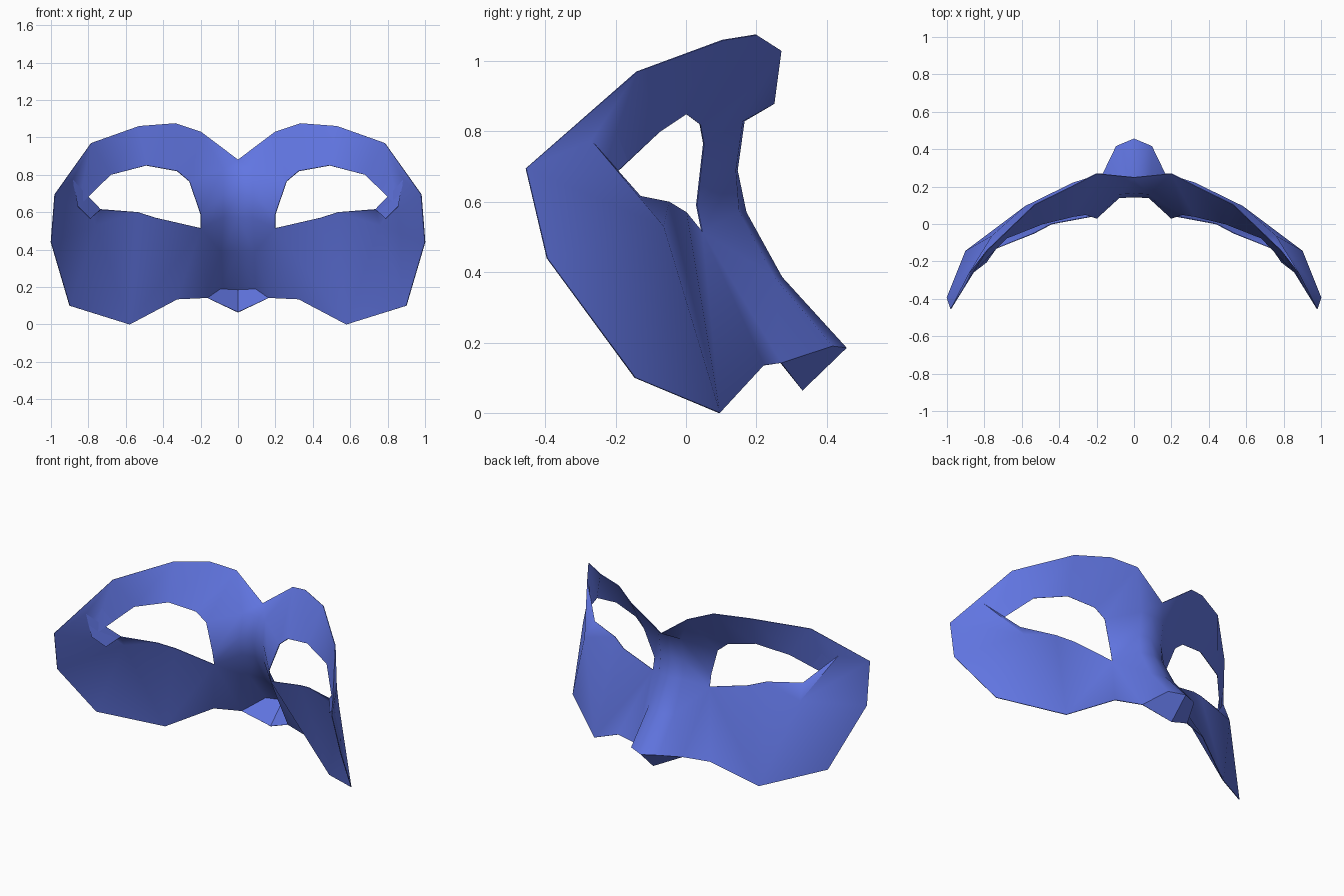
import bpy
import bmesh
from math import radians
from mathutils import Vector

default_cube = bpy.data.objects.get("Cube")
if default_cube:
    bpy.data.objects.remove(default_cube, do_unlink=True)

# One flat colour for the whole shell
mask_blue = bpy.data.materials.new("mask_blue")
mask_blue.use_nodes = True
colour = (0.12, 0.18, 0.76, 1)
mask_blue.diffuse_color = colour
mask_blue.node_tree.nodes["Principled BSDF"].inputs["Base Color"].default_value = colour

# Landmarks shared by several parts (left half, the rest is mirrored)
brow_centre = (0, .25, .88)
brow_peak = (.2, .27, 1.03)
temple_top = (.785, -.14, .97)
temple_back = (.98, -.455, .695)
temple_notch = (.885, -.27, .775)
fold_corner = (.855, -.255, .63)
fold_tail = (.79, -.205, .565)
eye_top_inner = (.26, .05, .765)
eye_side_inner = (.2, .03, .59)
eye_low_inner = (.2, .045, .515)
eye_low_middle = (.535, -.05, .6)
eye_low_outer = (.735, -.13, .615)
cheek_bone = (.76, -.065, .53)
cheek_low = (.58, .095, 0)
nostril_edge = (.165, .27, .142)
nose_base = (0, .33, .065)

# Profiles running along the nose
nose_centre = [brow_centre, (0, .165, .83), (0, .145, .69), (0, .17, .57),
               (0, .272, .385), (0, .455, .185)]
nose_ridge = [brow_peak, (.08, .16, .83), (.08, .14, .69), (.08, .15, .57),
              (.09, .25, .385), (.095, .415, .19)]
nose_foot = [eye_top_inner, eye_top_inner, eye_side_inner, eye_low_inner,
             eye_low_inner, nostril_edge]

# Profiles running from the nose out to the temple
brow_rim = [brow_peak, (.335, .2, 1.075), (.53, .105, 1.06), temple_top, temple_notch]
upper_lid = [eye_top_inner, (.325, .04, .82), (.49, 0, .85), (.68, -.075, .8), fold_corner]
lower_lid = [eye_low_inner, eye_low_inner, (.44, 0, .57), eye_low_middle]
cheek_rim = [nostril_edge, (.325, .22, .135), cheek_low, cheek_low]

# Outline of the outer cheek, which bulges at the cheek bone
cheek_ring = [temple_notch, eye_low_outer, eye_low_middle, cheek_low,
              (.9, -.145, .1), (1, -.395, .44), temple_back]


def add_face(bm, corners):
    """Add one face, dropping corners that repeat."""
    unique = list(dict.fromkeys(corners))
    if len(unique) > 2:
        bm.faces.new([bm.verts.new(Vector(corner)) for corner in unique])


def add_strip(bm, first, second):
    """Bridge two profiles with a row of faces."""
    for i in range(len(first) - 1):
        add_face(bm, (first[i], first[i + 1], second[i + 1], second[i]))


def add_fan(bm, centre, ring):
    """Join a closed outline to a central point."""
    for i, corner in enumerate(ring):
        add_face(bm, (ring[i - 1], corner, centre))


bm = bmesh.new()
add_strip(bm, nose_centre, nose_ridge)      # nose bridge
add_strip(bm, nose_ridge, nose_foot)        # nose side
add_strip(bm, brow_rim, upper_lid)          # brow
add_strip(bm, lower_lid, cheek_rim)         # inner cheek
add_fan(bm, cheek_bone, cheek_ring)         # outer cheek
add_face(bm, (temple_top, temple_back, temple_notch))                          # temple
add_face(bm, (temple_notch, fold_corner, fold_tail, eye_low_outer))            # eye fold
add_face(bm, (nose_centre[-1], nose_ridge[-1], nostril_edge, nose_base))       # nose underside

bmesh.ops.remove_doubles(bm, verts=bm.verts, dist=0.001)
bmesh.ops.recalc_face_normals(bm, faces=bm.faces)
mesh = bpy.data.meshes.new("eye_mask")
bm.to_mesh(mesh)
bm.free()
mesh.materials.append(mask_blue)

mask = bpy.data.objects.new("eye_mask", mesh)
bpy.context.collection.objects.link(mask)

# Mirror the half and give the sheet a little thickness
mirror = mask.modifiers.new("Mirror", "MIRROR")
mirror.use_axis[0] = True
mirror.use_clip = True
shell = mask.modifiers.new("Shell", "SOLIDIFY")
shell.thickness = 0.004
shell.offset = 0

bpy.ops.object.select_all(action="DESELECT")
mask.select_set(True)
bpy.context.view_layer.objects.active = mask
bpy.ops.object.convert(target="MESH")
bpy.ops.object.shade_smooth_by_angle(angle=radians(44))
